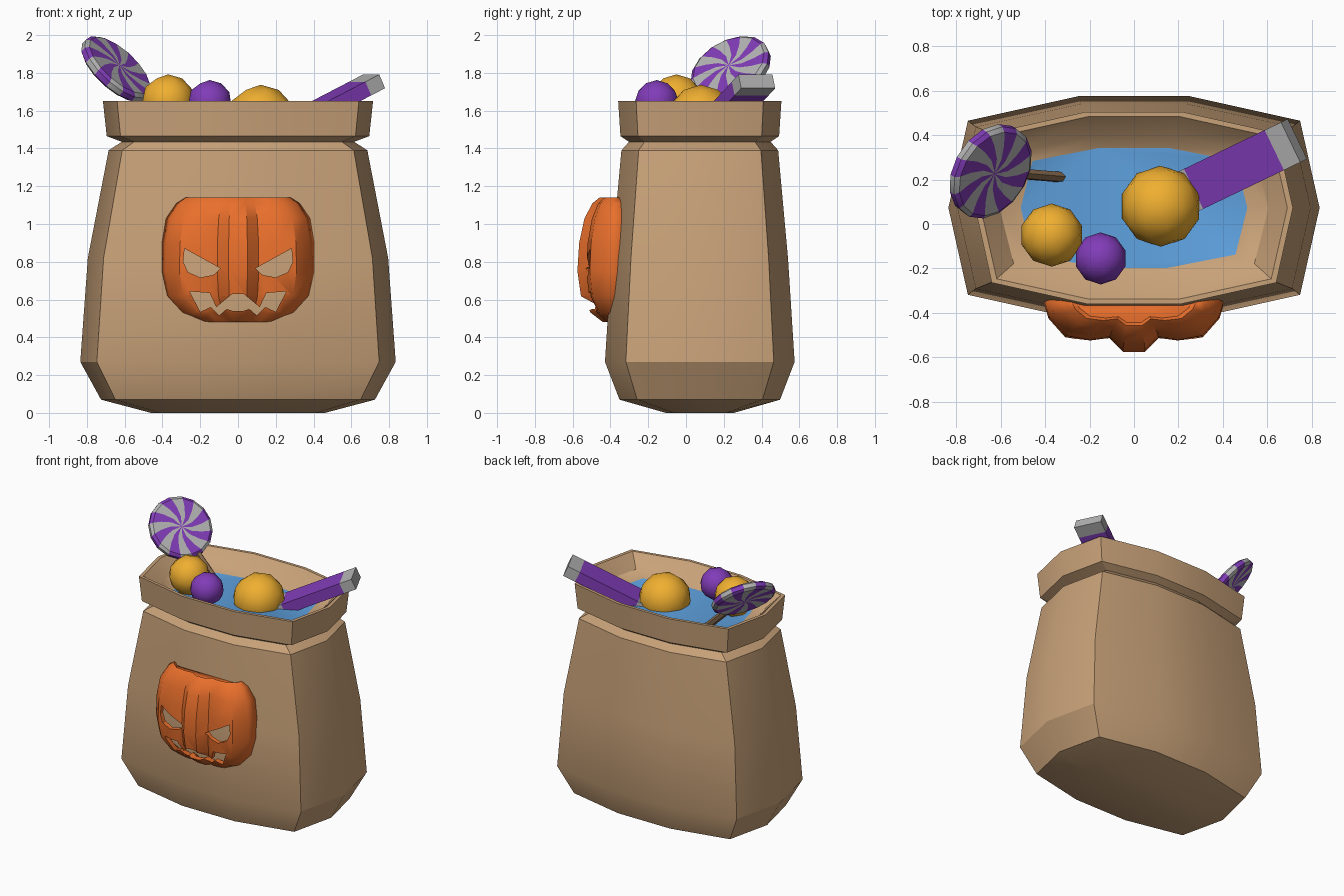
import bpy, bmesh
from math import sin, cos, pi, radians
from mathutils import Matrix, Vector

if "Cube" in bpy.data.objects:
    bpy.data.objects.remove(bpy.data.objects["Cube"])


def mat(name, r, g, b):
    m = bpy.data.materials.new(name)
    m.diffuse_color = (r, g, b, 1)
    m.use_nodes = True
    m.node_tree.nodes["Principled BSDF"].inputs["Base Color"].default_value = m.diffuse_color
    return m


TAN = mat("paper", .58, .36, .19)
BLUE = mat("blue", .11, .35, .72)
ORANGE = mat("orange", .82, .16, .025)
YELLOW = mat("yellow", .87, .43, .03)
PURPLE = mat("purple", .22, .045, .48)
GREY = mat("light_grey", .45, .45, .45)
WOOD = mat("stick_brown", .25, .15, .08)


def finish(name, bm, mats, angle=None):
    me = bpy.data.meshes.new(name)
    bm.to_mesh(me)
    bm.free()
    for m in mats:
        me.materials.append(m)
    if angle is not None:
        me.shade_smooth()
        me.set_sharp_from_angle(angle=radians(angle))
    ob = bpy.data.objects.new(name, me)
    bpy.context.collection.objects.link(ob)
    return ob


def loft(rings, closed=True, pick=lambda j, i: 0, caps=(0, 0)):
    """Skin a stack of equal-length rings; pick gives the material index."""
    bm = bmesh.new()
    vs = [[bm.verts.new(p) for p in r] for r in rings]
    n = len(rings[0])
    for j in range(len(vs) - 1):
        for i in range(n if closed else n - 1):
            k = (i + 1) % n
            f = bm.faces.new((vs[j][i], vs[j][k], vs[j + 1][k], vs[j + 1][i]))
            f.material_index = pick(j, i)
    if caps:
        bm.faces.new(vs[0][::-1]).material_index = caps[0]
        bm.faces.new(vs[-1]).material_index = caps[1]
    return bm


# Paper bag: ten-sided cross-section lofted up, over the rim and down inside
CY = 0.073


def bag_ring(z, hx, hy):
    q = [(hx, 0), (.895 * hx, .78 * hy), (.3 * hx, hy)]
    half = q + [(-x, y) for x, y in reversed(q)]
    pts = half + [(x, -y) for x, y in reversed(half[1:-1])]
    return [(x, CY + y, z) for x, y in pts]


levels = [(0, .46, .18), (.07, .725, .425), (.27, .835, .502), (.82, .795, .467),
          (1.39, .685, .415), (1.435, .615, .375), (1.465, .695, .42),
          (1.65, .715, .432), (1.65, .69, .41), (1.56, .605, .322), (1.53, .51, .27)]
finish("paper_bag", loft([bag_ring(*l) for l in levels], caps=(0, 1)), [TAN, BLUE], 28)

# Carved pumpkin front: ribbed half shell
half = [(.41, 0), (.385, .36), (.31, .72), (.20, .80), (.11, .74), (.05, 1)]
arc = [(-x, d) for x, d in half] + half[::-1]
prof = [(.48, .55, .42), (.53, .76, .70), (.62, .94, .92), (.75, 1, 1), (.9, .99, .96),
        (1.03, .93, .84), (1.11, .80, .66), (1.14, .69, .5), (1.12, .64, .44)]
rings = [[(x * sx, -.34 - .235 * sy * d, z) for x, d in arc] for z, sx, sy in prof]
pumpkin = finish("pumpkin_face", loft(rings, closed=False), [ORANGE], 35)
sol = pumpkin.modifiers.new("shell", 'SOLIDIFY')
sol.thickness = .035
sol.offset = -1

# Eye and mouth cutters
eye = [(.283, .87), (.093, .765), (.13, .73), (.20, .717), (.265, .745), (.29, .80)]
mouth_half = [(.03, .63), (.115, .56), (.15, .635), (.256, .643), (.2, .535),
              (.145, .56), (.10, .515), (.06, .55), (.03, .54)]
mouth = mouth_half + [(-x, z) for x, z in reversed(mouth_half)]


def cutter(name, pts):
    bm = loft([[(x, y, z) for x, z in pts] for y in (-.8, -.2)])
    bmesh.ops.recalc_face_normals(bm, faces=bm.faces)
    ob = finish(name, bm, [ORANGE])
    ob.hide_render = True
    ob.hide_viewport = True
    b = pumpkin.modifiers.new(name, 'BOOLEAN')
    b.object = ob
    b.operation = 'DIFFERENCE'
    b.solver = 'EXACT'


cutter("cutter_eye_right", eye)
cutter("cutter_eye_left", [(-x, z) for x, z in eye])
cutter("cutter_mouth", mouth)

# Round sweets
for name, c, r, m in [("yellow_sweet_small", (-.37, -.05, 1.65), .142, YELLOW),
                      ("purple_sweet", (-.15, -.155, 1.645), .117, PURPLE),
                      ("yellow_sweet_large", (.12, .08, 1.555), .182, YELLOW)]:
    bm = bmesh.new()
    bmesh.ops.create_icosphere(bm, subdivisions=2, radius=r, matrix=Matrix.Translation(c))
    finish(name, bm, [m], 40)


def frame(origin, xdir, up):
    """Matrix with local x along xdir and local z close to up."""
    x = Vector(xdir).normalized()
    y = Vector(up).cross(x).normalized()
    m = Matrix((x, y, x.cross(y))).transposed().to_4x4()
    m.translation = origin
    return m


# Lollipop: swirled disc of sixteen sectors, local x runs down the stick
n_lolly = Vector((.62, -.39, .68))
M = frame((-.645, .237, 1.82), (.6, -.05, -.576), n_lolly)
disc = [(.004, .03, 0), (.075, .03, 14), (.145, .03, 24), (.205, .03, 30), (.225, .015, 32)]
disc = [(r, -z, a) for r, z, a in disc] + [(r, z, a) for r, z, a in reversed(disc)]
rings = [[M @ Vector((r * cos(i * pi / 8 + radians(a)), r * sin(i * pi / 8 + radians(a)), z))
          for i in range(16)] for r, z, a in disc]
finish("lollipop_disc", loft(rings, pick=lambda j, i: i % 2), [PURPLE, GREY], 30)
stick = [[M @ Vector((x, .025 * cos(i * pi / 3), .025 * sin(i * pi / 3))) for i in range(6)]
         for x in (.15, .47)]
finish("lollipop_stick", loft(stick), [WOOD])

# Wrapped bar with grey ends
a, b = Vector((.21, .13, 1.49)), Vector((.72, .375, 1.755))
M = frame(a, b - a, (0, 0, 1))
L = (b - a).length
rings = [[M @ Vector((x, y, z)) for y, z in
          ((-.1, -.04), (.1, -.04), (.1, .04), (-.1, .04))] for x in (0, .09, L - .09, L)]
finish("wrapped_bar", loft(rings, pick=lambda j, i: j != 1, caps=(1, 1)), [PURPLE, GREY])
